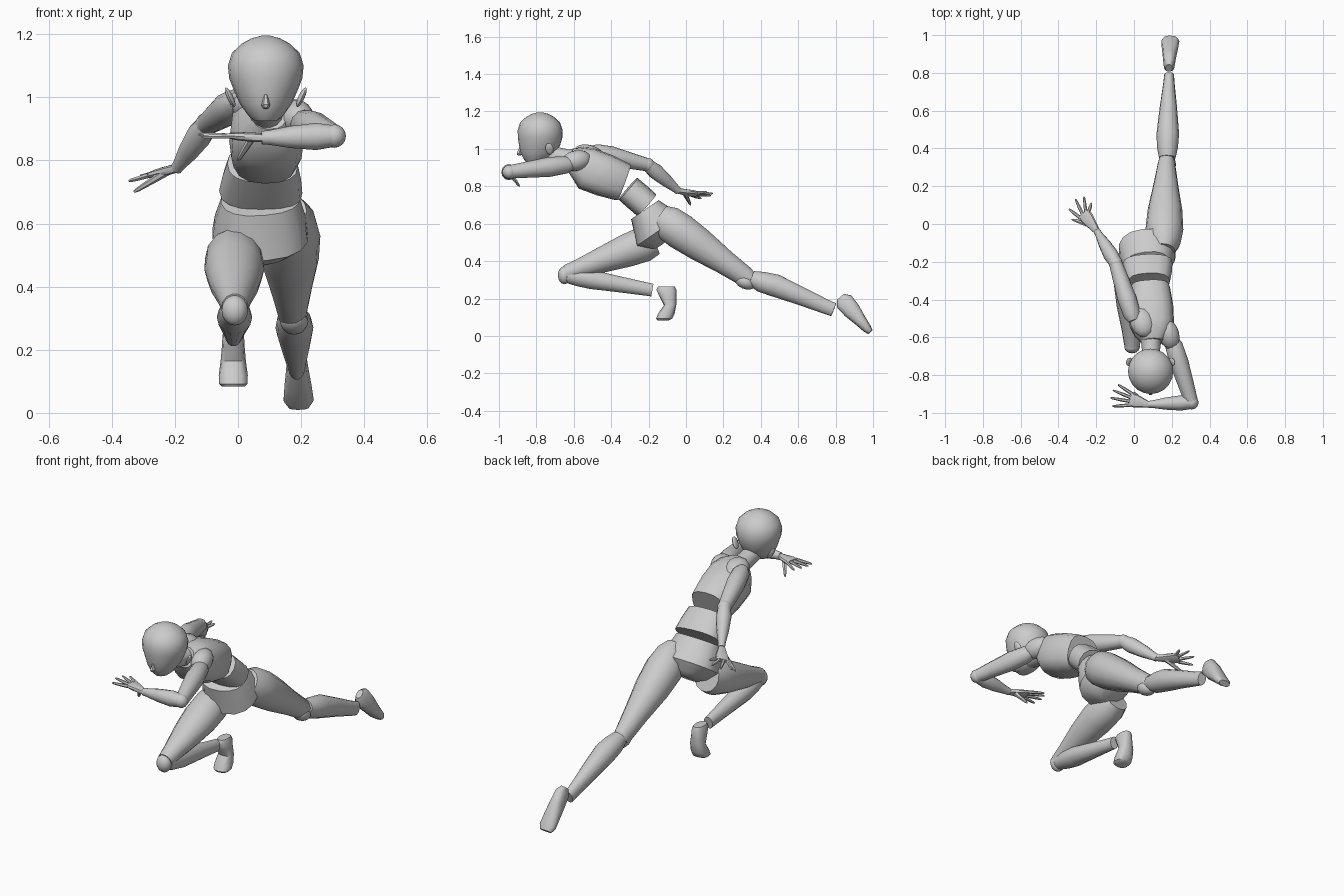
import bpy, bmesh, math
from mathutils import Vector as V, Matrix


def finish(name, bm, angle=40):
    bmesh.ops.recalc_face_normals(bm, faces=bm.faces)
    me = bpy.data.meshes.new(name)
    bm.to_mesh(me)
    bm.free()
    ob = bpy.data.objects.new(name, me)
    bpy.context.collection.objects.link(ob)
    bpy.ops.object.select_all(action='DESELECT')
    ob.select_set(True)
    bpy.context.view_layer.objects.active = ob
    bpy.ops.object.shade_smooth_by_angle(angle=math.radians(angle))
    return ob


# Loft of oval rings from a to b; each ring = (t, half width, half depth, depth offset)
def loft(name, a, b, rings, side=(1, 0, 0), n=14, square=1.0, angle=40):
    a, b = V(a), V(b)
    z = (b - a).normalized()
    w = V(side)
    w = (w - z * w.dot(z)).normalized()
    d = z.cross(w)
    bm = bmesh.new()
    loops = []
    for r in rings:
        t, rw, rd = r[:3]
        c = a + (b - a) * t + d * (r[3] if len(r) > 3 else 0)
        loop = []
        for i in range(n):
            u = 2 * math.pi * i / n
            cu, su = math.cos(u), math.sin(u)
            p = c + w * rw * math.copysign(abs(cu) ** square, cu) \
                + d * rd * math.copysign(abs(su) ** square, su)
            loop.append(bm.verts.new(p))
        loops.append(loop)
    for l0, l1 in zip(loops, loops[1:]):
        for i in range(n):
            j = (i + 1) % n
            bm.faces.new((l0[i], l0[j], l1[j], l1[i]))
    bm.faces.new(loops[0])
    bm.faces.new(loops[-1])
    return finish(name, bm, angle)


def ball(name, c, size, rot=(0, 0, 0)):
    bm = bmesh.new()
    bmesh.ops.create_uvsphere(bm, u_segments=12, v_segments=8, radius=1)
    m = Matrix.Translation(c)
    for ang, ax in zip(rot, 'XYZ'):
        m = m @ Matrix.Rotation(math.radians(ang), 4, ax)
    bm.transform(m @ Matrix.Diagonal((*size, 1)))
    return finish(name, bm)


# Head, nose and ears
loft("head", (.088, -.78, .925), (.088, -.78, 1.195), [
    (0, .035, .04, -.03), (.06, .055, .065, -.02), (.2, .082, .095, -.01),
    (.35, .1, .11, -.003), (.5, .116, .119), (.65, .12, .12), (.8, .107, .107),
    (.91, .075, .075), (.97, .045, .045), (1, .015, .015)], n=20)
loft("nose", (.088, -.885, 1.01), (.088, -.893, .965),
     [(0, .005, .006), (.8, .014, .016), (1, .008, .01)], n=6)
for tag, s in (("right", -1), ("left", 1)):
    ball(tag + "_ear", (.088 + s * .113, -.73, 1.0), (.01, .022, .034), (10, s * 25, 0))

# Neck and torso blocks
loft("neck", (.09, -.56, .935), (.09, -.75, .975),
     [(0, .07, .06), (.4, .05, .048), (1, .045, .048)])
loft("chest", (.085, -.33, .82), (.095, -.545, .90), [
    (0, .1, .1), (.06, .106, .105), (.5, .118, .115), (.95, .118, .115),
    (1.2, .095, .085, .015), (1.4, .055, .055, .02)], n=16, square=.75)
loft("abdomen", (.072, -.21, .70), (.078, -.31, .787),
     [(0, .132, .077), (.5, .125, .078), (1, .112, .077)], n=16, square=.8)
loft("pelvis", (.07, -.22, .675), (.07, -.13, .545), [
    (0, .125, .088), (.5, .146, .12), (.85, .152, .145), (1.15, .1, .1), (1.3, .05, .07)],
     side=(1, .05, .2), n=16, square=.85)

# Left leg stretched back
loft("left_thigh", (.16, -.06, .58), (.172, .32, .315), [
    (-.22, .06, .07), (-.1, .088, .095), (.08, .1, .1), (.35, .092, .09),
    (.7, .066, .068), (1, .046, .055), (1.06, .04, .045)])
ball("left_knee", (.178, .315, .29), (.045, .06, .038), (-25, 0, 0))
loft("left_calf", (.176, .35, .31), (.186, .79, .14), [
    (0, .044, .04), (.12, .055, .057), (.28, .06, .062, -.008), (.6, .046, .05, -.005),
    (.9, .03, .04), (1, .026, .038)])
loft("left_foot", (.186, .845, .185), (.193, .985, .02), [
    (-.14, .018, .025), (0, .03, .05), (.3, .036, .047), (.6, .043, .034),
    (.88, .048, .024), (1, .034, .016)], n=12, square=.8)

# Right leg folded forward
loft("right_thigh", (-.012, -.24, .485), (-.01, -.64, .335), [
    (-.18, .075, .08), (-.04, .092, .097), (.2, .095, .09), (.5, .08, .072),
    (.8, .055, .053), (1, .042, .045)])
ball("right_knee", (-.01, -.65, .325), (.042, .035, .048))
loft("right_calf", (-.01, -.635, .325), (-.014, -.18, .245), [
    (0, .04, .042), (.12, .05, .05), (.28, .056, .053), (.6, .043, .044),
    (.9, .03, .037), (1, .027, .035)])
loft("right_foot", (-.015, -.105, .265), (-.015, -.105, .083), [
    (0, .026, .045), (.1, .034, .053), (.3, .036, .045, -.008), (.55, .04, .033, -.02),
    (.8, .046, .044, 0), (.95, .045, .043, .012), (1, .035, .03, .018)], n=12, square=.8)

# Shoulders and arms
UPPER = [(-.12, .03, .03), (0, .046, .046), (.3, .053, .05), (.7, .043, .042), (1, .035, .035)]
FORE = [(0, .034, .034), (.25, .043, .04), (.6, .035, .032), (.9, .023, .02), (1, .021, .018)]
ARMS = {
    "right": dict(sh=(.045, -.52, .972), size=(.065, .085, .05), rot=(-15, 0, 15),
                  a=(-.01, -.48, .98), e=(-.098, -.205, .915), w=(-.195, -.04, .775),
                  palm=(-.268, .058, .757),
                  tips=[(-.345, .08, .735), (-.31, .132, .75), (-.265, .145, .762), (-.225, .112, .77)],
                  thumb=(-.33, .025, .70)),
    "left": dict(sh=(.185, -.585, .937), size=(.055, .085, .055), rot=(10, 0, 15),
                 a=(.21, -.64, .915), e=(.305, -.945, .877), w=(.075, -.955, .872),
                 palm=(-.022, -.928, .878),
                 tips=[(-.115, -.965, .875), (-.125, -.92, .882), (-.112, -.88, .882), (-.085, -.85, .875)],
                 thumb=(.0, -.89, .80)),
}
for tag, A in ARMS.items():
    ball(tag + "_shoulder", A["sh"], A["size"], A["rot"])
    loft(tag + "_upper_arm", A["a"], A["e"], UPPER, side=(0, 0, 1), n=12)
    ball(tag + "_elbow", A["e"], (.037, .037, .037))
    loft(tag + "_forearm", A["e"], A["w"], FORE, side=(0, 0, 1), n=12)
    # Hand: flat palm, four fanned fingers and a thumb
    wrist, palm = V(A["w"]), V(A["palm"])
    spread = V(A["tips"][3]) - V(A["tips"][0])
    loft(tag + "_palm", wrist, palm, [
        (-.1, .015, .014), (.2, .022, .015), (.7, .036, .014), (1, .035, .01)],
         side=spread, n=10, square=.8)
    axis = (palm - wrist).normalized()
    across = (spread - axis * spread.dot(axis)).normalized()
    for i, tip in enumerate(A["tips"]):
        root = palm + across * (i - 1.5) * .019 - axis * .012
        loft(f"{tag}_finger_{i + 1}", root, tip,
             [(0, .0095, .009), (.5, .009, .008), (.9, .006, .006), (1, .003, .003)], side=spread, n=6)
    loft(tag + "_thumb", wrist.lerp(palm, .3), A["thumb"],
         [(0, .016, .013), (.5, .012, .01), (.9, .007, .007), (1, .003, .003)], side=spread, n=6)
